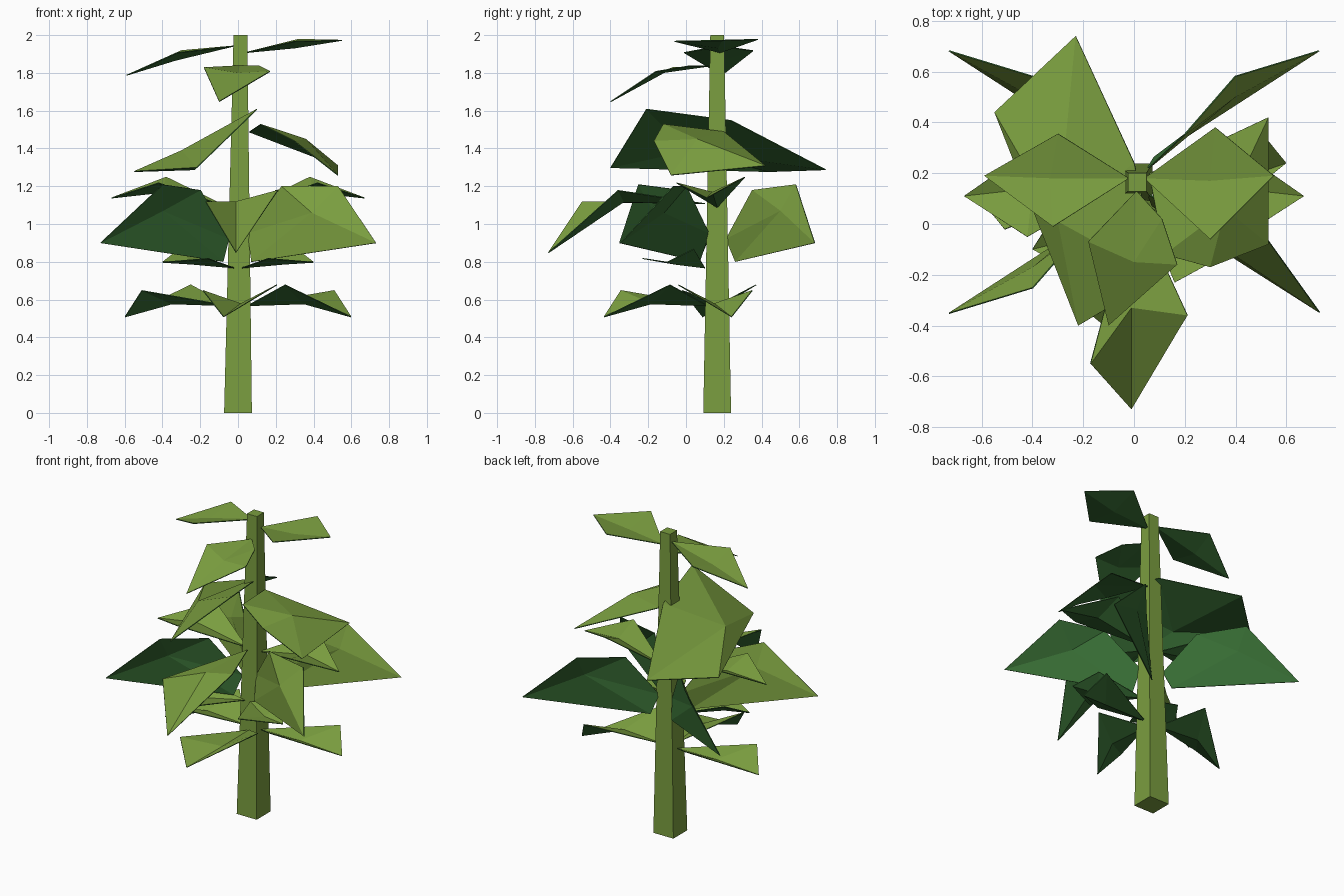
import bpy
import bmesh
from math import pi
from mathutils import Matrix, Vector

default_cube = bpy.data.objects.get("Cube")
if default_cube:
    bpy.data.objects.remove(default_cube, do_unlink=True)

STEM_AXIS = Vector((0, 0.165, 0))


def make_material(name, colour):
    material = bpy.data.materials.new(name)
    material.use_nodes = True
    material.diffuse_color = colour
    shader = material.node_tree.nodes["Principled BSDF"]
    shader.inputs["Base Color"].default_value = colour
    shader.inputs["Roughness"].default_value = 0.9
    return material


light_green = make_material("light green", (0.195, 0.34, 0.05, 1))
dark_green = make_material("dark green", (0.038, 0.15, 0.034, 1))


def add_object(name, bm, materials):
    mesh = bpy.data.meshes.new(name)
    bm.to_mesh(mesh)
    bm.free()
    for material in materials:
        mesh.materials.append(material)
    leaf_object = bpy.data.objects.new(name, mesh)
    bpy.context.scene.collection.objects.link(leaf_object)
    return leaf_object


def around_stem(turn=0.0, mirror=False):
    """Turn about the stem, after an optional left-right mirror."""
    flip = Matrix.Scale(-1, 4, (1, 0, 0)) if mirror else Matrix.Identity(4)
    return (Matrix.Translation(STEM_AXIS) @ Matrix.Rotation(turn, 4, "Z")
            @ flip @ Matrix.Translation(-STEM_AXIS))


def leaf(name, middle, outline, placement=None):
    """Folded leaf: a fan round its middle, light above and dark below."""
    bm = bmesh.new()
    centre = bm.verts.new(middle)
    rim = [bm.verts.new(point) for point in outline]
    for start, end in zip(rim, rim[1:] + rim[:1]):
        bm.faces.new((centre, start, end))
    if placement:
        bm.transform(placement)
    bm.normal_update()
    if sum(face.normal.z * face.calc_area() for face in bm.faces) < 0:
        bmesh.ops.reverse_faces(bm, faces=bm.faces[:])
    leaf_object = add_object(name, bm, (light_green, dark_green))
    blade = leaf_object.modifiers.new("blade thickness", "SOLIDIFY")
    blade.thickness = 0.005
    blade.offset = -1
    blade.material_offset = 1
    blade.material_offset_rim = 1


# Square tapering stem
bm = bmesh.new()
bmesh.ops.create_cube(bm, size=1)
for vert in bm.verts:
    is_top = vert.co.z > 0
    width = 0.073 if is_top else 0.147
    shift = 0.013 if is_top else 0
    vert.co = (vert.co.x * width + shift,
               vert.co.y * width + STEM_AXIS.y, 2 if is_top else 0)
add_object("stem", bm, [light_green])

# Lowest tier: two side leaves and one in front
low_middle = (0.35, 0.15, 0.58)
low_outline = [(0.05, 0.165, 0.57), (0.25, -0.04, 0.68),
               (0.6, 0.24, 0.51), (0.51, 0.35, 0.65)]
for name, placement in (
        ("low_leaf_left", None),
        ("low_leaf_right", around_stem(pi)),
        ("low_leaf_front", around_stem(pi / 2, True))):
    leaf(name, low_middle, low_outline, placement)

# Small inner leaves
for name, mirror in (("inner_leaf_left", False), ("inner_leaf_right", True)):
    leaf(name, (0.24, -0.06, 0.79),
         [(0.02, 0.1, 0.77), (0.31, 0.04, 0.87),
          (0.4, -0.1, 0.8), (0.16, -0.23, 0.82)], around_stem(0, mirror))

# Four long, steeply rolled corner leaves
for name, placement in (
        ("corner_leaf_back_left", None),
        ("corner_leaf_back_right", around_stem(0, True)),
        ("corner_leaf_front_right", around_stem(pi))):
    leaf(name, (0.4, 0.5, 1.07),
         [(0.05, 0.21, 0.92), (0.2, 0.35, 1.18), (0.4, 0.58, 1.21),
          (0.73, 0.68, 0.9), (0.08, 0.26, 0.8)], placement)
leaf("corner_leaf_front_left", (0.39, -0.12, 1.06),
     [(0.05, 0.12, 0.95), (0.23, 0, 1.2), (0.53, -0.07, 1.2),
      (0.73, -0.35, 0.9), (0.07, 0.07, 0.8)])

# Middle tier: drooping front leaf and two side leaves
leaf("middle_leaf_front", (-0.01, -0.33, 1.12),
     [(0, 0.1, 1.11), (-0.17, -0.55, 1.12),
      (-0.01, -0.73, 0.85), (0.21, -0.36, 1.18)])
for name, mirror in (("middle_leaf_left", False), ("middle_leaf_right", True)):
    leaf(name, (0.4, 0.14, 1.17),
         [(0.05, 0.165, 1.09), (0.42, -0.05, 1.22),
          (0.67, 0.11, 1.14), (0.38, 0.31, 1.25)], around_stem(0, mirror))

# Broad upper leaves
leaf("broad_leaf_left", (0.36, 0.06, 1.45),
     [(0.06, 0.2, 1.49), (0.12, -0.12, 1.53), (0.3, -0.17, 1.44),
      (0.53, -0.08, 1.26), (0.53, 0.42, 1.31)])
leaf("broad_leaf_right", (-0.3, 0.01, 1.39),
     [(0, 0.24, 1.55), (-0.23, 0.74, 1.29), (-0.55, 0.44, 1.28),
      (-0.22, -0.4, 1.3), (0.1, -0.21, 1.61)])

# Top tier
leaf("top_leaf_front", (0, -0.15, 1.8),
     [(0.01, 0.13, 1.84), (-0.18, -0.07, 1.83), (-0.1, -0.4, 1.65),
      (0.17, -0.16, 1.81), (0.11, 0.02, 1.84)])
leaf("top_leaf_right", (-0.33, 0.18, 1.87),
     [(-0.02, 0.18, 1.945), (-0.3, 0.355, 1.92),
      (-0.59, 0.19, 1.79), (-0.32, -0.01, 1.91)])
leaf("top_leaf_left", (0.3, 0.17, 1.935),
     [(0.04, 0.18, 1.91), (0.32, 0.38, 1.98),
      (0.55, 0.19, 1.975), (0.3, -0.06, 1.97)])
